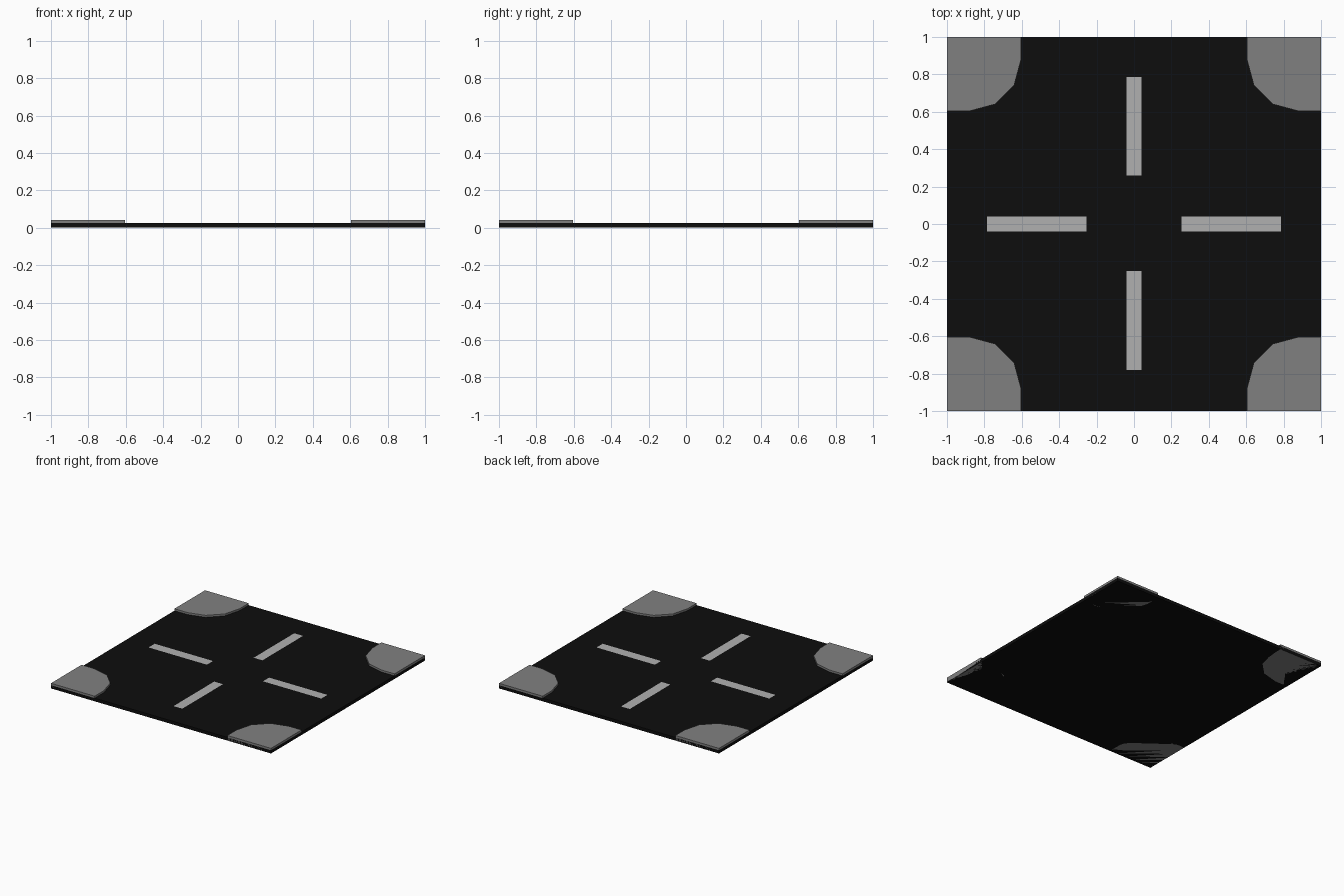
import bpy, bmesh
from math import sin, cos, radians

if "Cube" in bpy.data.objects:
    bpy.data.objects.remove(bpy.data.objects["Cube"])


def material(name, v):
    m = bpy.data.materials.new(name)
    m.diffuse_color = (v, v, v, 1)
    m.use_nodes = True
    m.node_tree.nodes["Principled BSDF"].inputs["Base Color"].default_value = m.diffuse_color
    return m


def prism(name, pts, z0, z1, mat):
    """Extrude a flat outline from z0 to z1 (stays a flat face if equal)."""
    bm = bmesh.new()
    face = bm.faces.new([bm.verts.new((x, y, z0)) for x, y in pts])
    face.normal_update()
    if face.normal.z < 0:
        face.normal_flip()
    if z1 > z0:
        ext = bmesh.ops.extrude_face_region(bm, geom=[face], use_keep_orig=True)
        verts = [g for g in ext["geom"] if isinstance(g, bmesh.types.BMVert)]
        bmesh.ops.translate(bm, verts=verts, vec=(0, 0, z1 - z0))
        bmesh.ops.recalc_face_normals(bm, faces=bm.faces)
    me = bpy.data.meshes.new(name)
    bm.to_mesh(me)
    bm.free()
    me.materials.append(mat)
    ob = bpy.data.objects.new(name, me)
    bpy.context.collection.objects.link(ob)


def rect(x0, x1, y0, y1):
    return [(x0, y0), (x1, y0), (x1, y1), (x0, y1)]


asphalt = material("asphalt", 0.004)
concrete = material("concrete", 0.216)
paint = material("paint", 0.434)

# Road slab
ROAD = 0.026
prism("road", rect(-1, 1, -1, 1), 0, ROAD, asphalt)

# Four pavement corners, rounded in three segments towards the crossing
INNER, R = 0.603, 0.28
c = INNER + R
outline = [(1, 1), (INNER, 1)]
outline += [(c - R * cos(radians(a)), c - R * sin(radians(a))) for a in (0, 30, 60, 90)]
outline += [(1, INNER)]
for sx in (-1, 1):
    for sy in (-1, 1):
        prism("pavement_corner", [(x * sx, y * sy) for x, y in outline], 0, 0.042, concrete)

# Painted lane dashes on each arm
W, Z = 0.04, ROAD + 0.001
dashes = [rect(-W, W, 0.26, 0.787), rect(-W, W, -0.78, -0.252),
          rect(-0.785, -0.255, -W, W), rect(0.255, 0.785, -W, W)]
for d in dashes:
    prism("lane_dash", d, Z, Z, paint)
